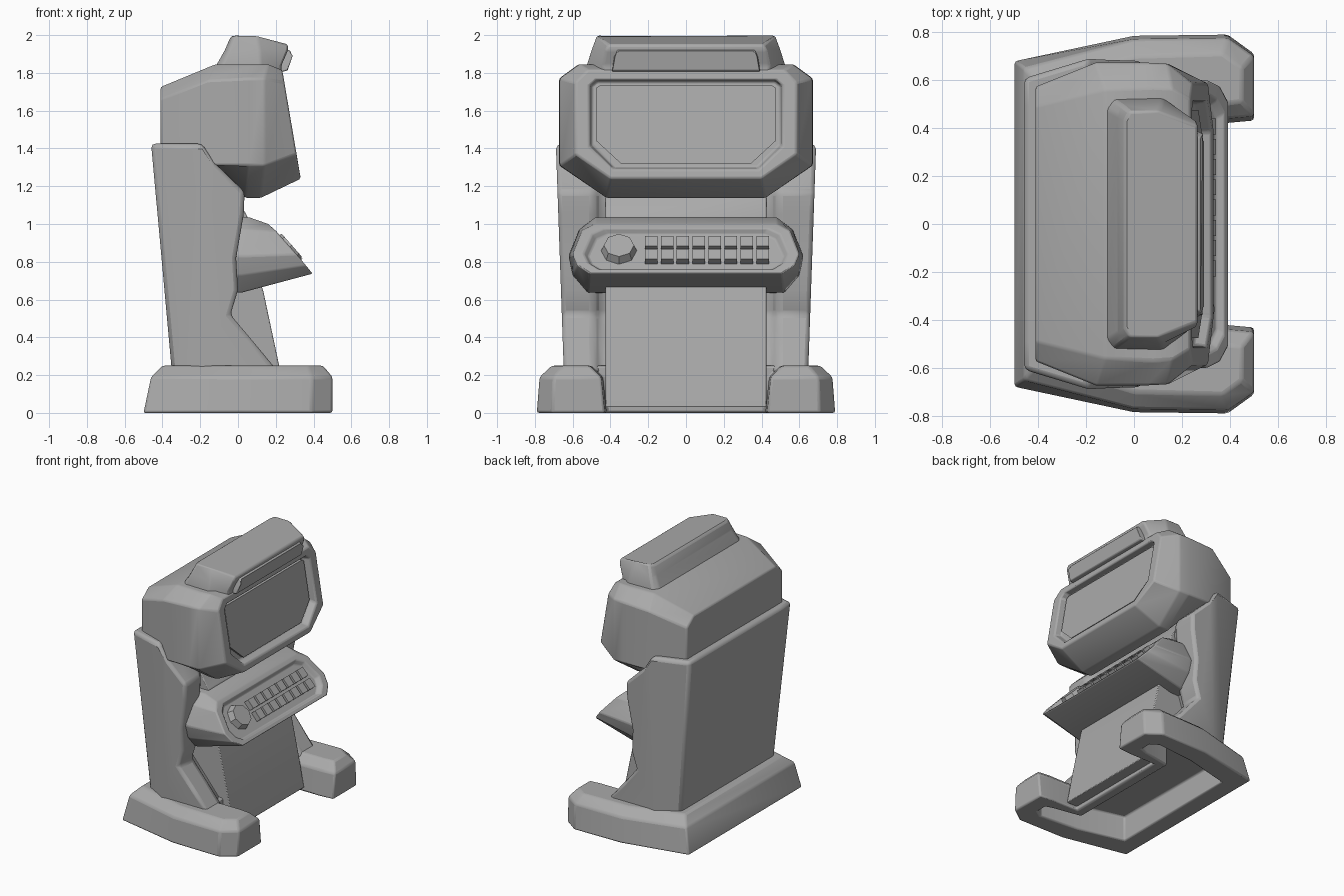
import bpy, bmesh, math
from mathutils import Vector, Matrix

if "Cube" in bpy.data.objects:
    bpy.data.objects.remove(bpy.data.objects["Cube"])

grey = bpy.data.materials.new("plain grey")
grey.use_nodes = True
grey.diffuse_color = (0.4, 0.4, 0.4, 1)
grey.node_tree.nodes["Principled BSDF"].inputs["Base Color"].default_value = (0.4, 0.4, 0.4, 1)


def finish(name, bm, bevel):
    bmesh.ops.recalc_face_normals(bm, faces=bm.faces)
    mesh = bpy.data.meshes.new(name)
    bm.to_mesh(mesh)
    bm.free()
    mesh.materials.append(grey)
    ob = bpy.data.objects.new(name, mesh)
    bpy.context.collection.objects.link(ob)
    if bevel:
        mod = ob.modifiers.new("soft_edges", "BEVEL")
        mod.width, mod.segments = bevel, 2
        mod.limit_method, mod.angle_limit = "ANGLE", math.radians(22)
    bpy.ops.object.select_all(action="DESELECT")
    ob.select_set(True)
    bpy.context.view_layer.objects.active = ob
    bpy.ops.object.shade_smooth_by_angle(angle=math.radians(35))


def loft(name, rings, bevel=0.0, crease=None):
    """Skin a row of closed rings and cap both ends, folding the caps along a crease."""
    bm = bmesh.new()
    rows = [[bm.verts.new(p) for p in ring] for ring in rings]
    for a, b in zip(rows, rows[1:]):
        for i in range(len(a)):
            j = (i + 1) % len(a)
            bm.faces.new((a[i], a[j], b[j], b[i]))
    for row in (rows[0], rows[-1]):
        cap = bm.faces.new(row)
        if crease:
            bmesh.utils.face_split(cap, row[crease[0]], row[crease[1]])
    finish(name, bm, bevel)


def mirrored(half):
    return [(x, y, z) for x, y, z in half] + [(x, -y, z) for x, y, z in reversed(half)]


def flat(half, z):
    return mirrored([(x, y, z) for x, y in half])


def inset(ring, scale_y, scale_z, shift):
    """Shrink a ring about its middle and push it along a direction."""
    c = sum((Vector(p) for p in ring), Vector()) / len(ring)
    out = []
    for p in ring:
        d = Vector(p) - c
        out.append(c + Vector((d.x * scale_z, d.y * scale_y, d.z * scale_z)) + Vector(shift))
    return out


# Base: hollow U-shaped foot with two arms reaching forward
cavity = [(-.36, .53), (0, .62), (.31, .65), (.37, .61), (.37, .53), (.31, .51), (.09, .47)]
foot = [(-.50, .68), (0, .785), (.39, .79), (.50, .71), (.50, .43), (.39, .42), (.17, .42)]
shoulder = [(-.46, .65), (0, .77), (.39, .775), (.50, .70), (.50, .45), (.39, .44), (.17, .44)]
top = [(-.40, .58), (0, .70), (.37, .71), (.45, .65), (.45, .51), (.37, .50), (.17, .50)]
loft("base", [flat(cavity, .19), flat(cavity, 0), flat(foot, 0),
              flat(shoulder, .19), flat(top, .25)], .012)

# Cabinet: raised side walls, tapered to the back, with a recess between them
wall = [(-.35, .215), (-.46, 1.425), (-.19, 1.425), (-.13, 1.33), (.035, 1.17), (.03, 1.05),
        (-.01, .82), (0, .65), (-.04, .52), (.07, .39), (.215, .215), (.12, .215),
        (-.19, .215)]
recess = wall[:4] + [(x - .05, z) for x, z in wall[4:10]] + [(.165, .215)] + wall[11:]


def wall_ring(side):
    def half_width(x, z):
        taper = (.3 + .22 * (1.42 - z)) * min(0, x + .19)
        return .648 + .035 * (z - .25) + taper
    return [(x, side * half_width(x, z), z) for x, z in wall]


def slice_at(profile, y):
    return [(x, y, z) for x, z in profile]


loft("cabinet", [wall_ring(1), slice_at(wall, .49), slice_at(recess, .445),
                 slice_at(recess, -.445), slice_at(wall, -.49), wall_ring(-1)],
     .026, crease=(2, 12))

# Front panel: thick board between the side walls
board = [(-.02, 1.16), (.05, 1.04), (.08, .82), (.135, .64), (.218, .25), (.26, .03),
         (.17, .03), (-.10, .50), (-.10, 1.16)]
loft("front_panel", [slice_at(board, .425), slice_at(board, -.425)], .006)

# Screen housing: faceted box with a sloped bezel and a recess
back = mirrored([(-.41, .49, 1.725), (-.41, .572, 1.66), (-.41, .572, 1.38), (-.41, .44, 1.34)])
middle = mirrored([(-.12, .56, 1.845), (-.16, .672, 1.76), (-.12, .672, 1.31), (-.11, .44, 1.31)])
belly = mirrored([(.08, .57, 1.845), (.06, .672, 1.77), (.06, .672, 1.31), (.04, .42, 1.138)])
front = mirrored([(.16, .565, 1.845), (.14, .668, 1.77), (.14, .668, 1.31), (.12, .42, 1.138)])


def on_bezel(points, depth=0.0):
    return mirrored([(.237 + (1.80 - z) * .17 - depth, y, z) for y, z in points])


bezel = [(.52, 1.815), (.585, 1.75), (.585, 1.37), (.40, 1.24)]
rim = [(.475, 1.765), (.51, 1.735), (.51, 1.41), (.385, 1.29)]
floor = [(.47, 1.755), (.50, 1.73), (.50, 1.42), (.38, 1.30)]
loft("screen_housing", [back, middle, belly, front, on_bezel(bezel), on_bezel(rim),
                        on_bezel(floor, .055)], .010)

# Screen: plate standing in the recess
glass = [(.455, 1.735), (.475, 1.72), (.475, 1.44), (.345, 1.32)]
loft("screen", [on_bezel(glass, .06), on_bezel(glass, .03)])

# Top sign with a raised lamp strip
foot_line = [(-.115, .48), (-.085, .52), (.12, .525), (.23, .44)]
crown_low = [(-.07, .455), (-.05, .495), (.115, .50), (.265, .425)]
crown = mirrored([(-.04, .43, 1.99), (-.02, .47, 2.0), (.10, .47, 2.0), (.265, .41, 1.95)])
loft("top_sign", [flat(foot_line, 1.80), flat(foot_line, 1.84), flat(crown_low, 1.92), crown], .012)
lamp_back = mirrored([(.23, .37, 1.925), (.21, .385, 1.88), (.19, .395, 1.797)])
lamp_front = mirrored([(.275, .36, 1.92), (.293, .375, 1.89), (.262, .39, 1.812)])
loft("lamp_strip", [lamp_back, lamp_front], .006)

# Control desk: flared box with a sunken sloped top
root = mirrored([(-.06, .48, 1.035), (-.06, .55, .97), (-.06, .61, .83),
                 (-.06, .58, .73), (-.06, .50, .635)])
neck = mirrored([(.06, .48, 1.035), (.04, .565, .97), (.02, .622, .83),
                 (.02, .60, .73), (.02, .52, .637)])
lip = mirrored([(.16, .48, 1.0), (.20, .55, .965), (.31, .60, .84),
                (.36, .575, .78), (.395, .51, .737)])
normal = Vector((.75, 0, .66)).normalized()
loft("control_desk", [root, neck, lip, inset(lip, .90, .82, (0, 0, 0)),
                      inset(lip, .865, .74, normal * -.03)], .008)

# Controls sit on the sloped top
across = Vector((0, 1, 0))
down = across.cross(normal)
centre = Vector((.283, 0, .87)) - normal * .017


def slope_matrix(y, along):
    m = Matrix((across, down, normal)).transposed().to_4x4()
    m.translation = centre + across * y + down * along
    return m


bm = bmesh.new()
bmesh.ops.create_cone(bm, cap_ends=True, segments=8, radius1=.10, radius2=.08, depth=.06,
                      matrix=slope_matrix(-.355, -.012))
finish("control_knob", bm, 0)

bm = bmesh.new()
for row in (-.045, .045):
    for col in range(8):
        m = slope_matrix(-.185 + col * .0845, row)
        bmesh.ops.create_cube(bm, size=1, matrix=m @ Matrix.Diagonal((.066, .07, .05, 1)))
finish("buttons", bm, 0)
